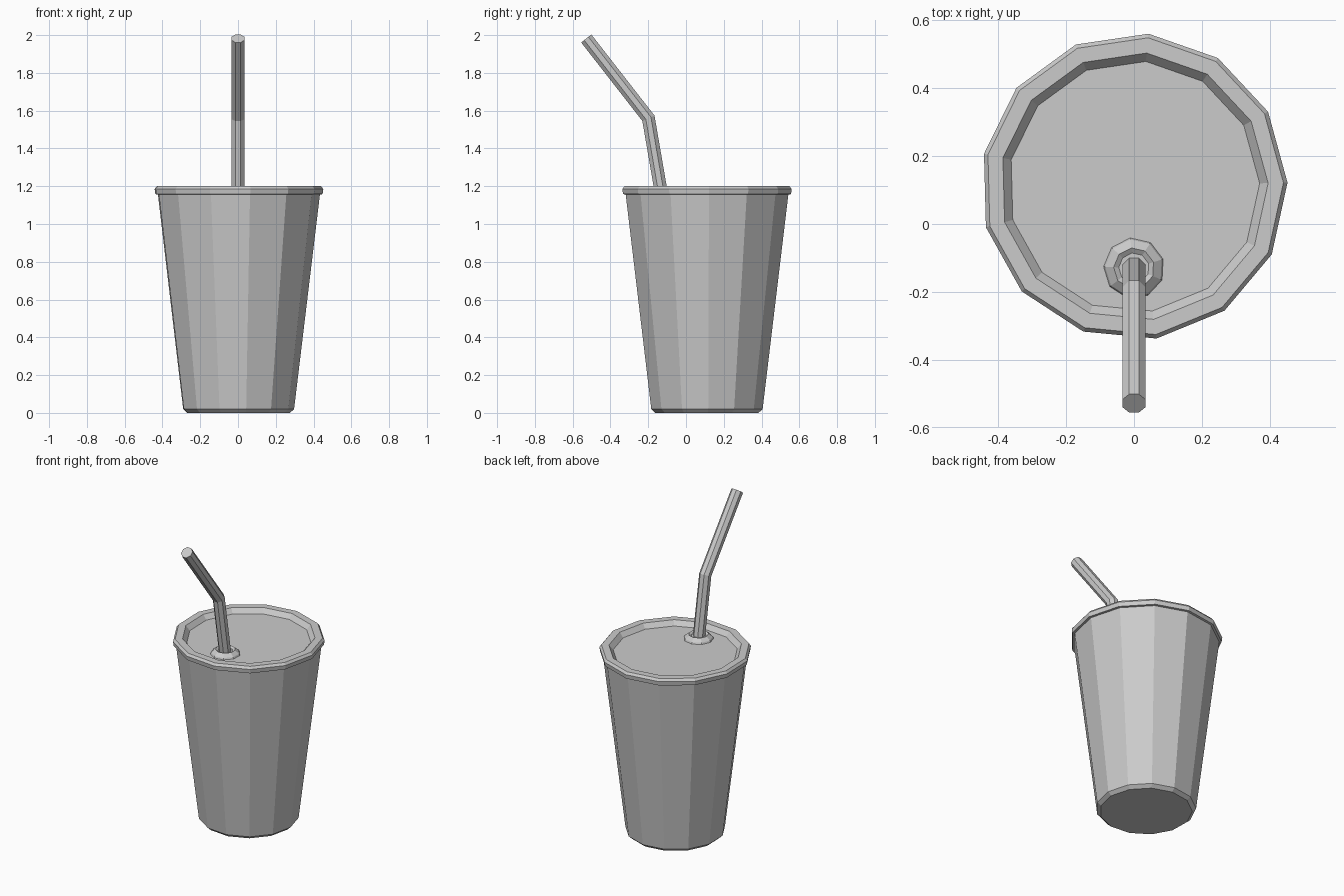
import bpy, bmesh, math
from mathutils import Vector, Matrix

if "Cube" in bpy.data.objects:
    bpy.data.objects.remove(bpy.data.objects["Cube"])

CUP_Y = 0.11     # cup axis
SIDES = 13


def finish(name, bm):
    bmesh.ops.recalc_face_normals(bm, faces=bm.faces)
    mesh = bpy.data.meshes.new(name)
    bm.to_mesh(mesh)
    bm.free()
    obj = bpy.data.objects.new(name, mesh)
    bpy.context.collection.objects.link(obj)
    return obj


def skin(bm, rings):
    """Bridge consecutive rings and cap both ends."""
    n = len(rings[0])
    for a, b in zip(rings, rings[1:]):
        for i in range(n):
            j = (i + 1) % n
            bm.faces.new((a[i], a[j], b[j], b[i]))
    bm.faces.new(rings[0][::-1])
    bm.faces.new(rings[-1])


def lathe(name, profile, centre, sides, turn=0.0):
    """Revolve (radius, z) points around a vertical axis."""
    bm = bmesh.new()
    angles = [turn + 2 * math.pi * i / sides for i in range(sides)]
    rings = [[bm.verts.new((centre[0] + r * math.cos(a), centre[1] + r * math.sin(a), z))
              for a in angles] for r, z in profile]
    skin(bm, rings)
    return finish(name, bm)


def tube(name, path, radius, sides):
    """Sweep a polygon along a path lying in the x = 0 plane, mitred at bends."""
    pts = [Vector((0, y, z)) for y, z in path]
    bm = bmesh.new()
    rings = []
    for k, p in enumerate(pts):
        before = (p - pts[k - 1]).normalized() if k else (pts[1] - p).normalized()
        after = (pts[k + 1] - p).normalized() if k < len(pts) - 1 else before
        t = (before + after).normalized()
        side = Vector((1, 0, 0))
        up = t.cross(side) / t.dot(after)
        rings.append([bm.verts.new(p + radius * (side * math.cos(a) + up * math.sin(a)))
                      for a in (2 * math.pi * (i + 0.5) / sides for i in range(sides))])
    skin(bm, rings)
    return finish(name, bm)


turn = math.radians(1.5)

# Tapered cup with a slightly chamfered foot
lathe("cup", [(0.275, 0.0), (0.297, 0.02), (0.435, 1.165)], (0, CUP_Y), SIDES, turn)

# Lid: overhanging rim with a shallow recess in the top
lathe("lid", [(0.425, 1.155), (0.448, 1.158), (0.452, 1.185), (0.44, 1.2),
              (0.395, 1.2), (0.37, 1.17)], (0, CUP_Y), SIDES, turn)

# Raised collar around the straw hole
lathe("straw_collar", [(0.092, 1.165), (0.085, 1.18), (0.06, 1.2), (0.045, 1.19)],
      (0, -0.13), 9, 0.3)

# Bent drinking straw
tube("straw", [(-0.13, 1.16), (-0.199, 1.56), (-0.528, 1.982)], 0.037, 8)
